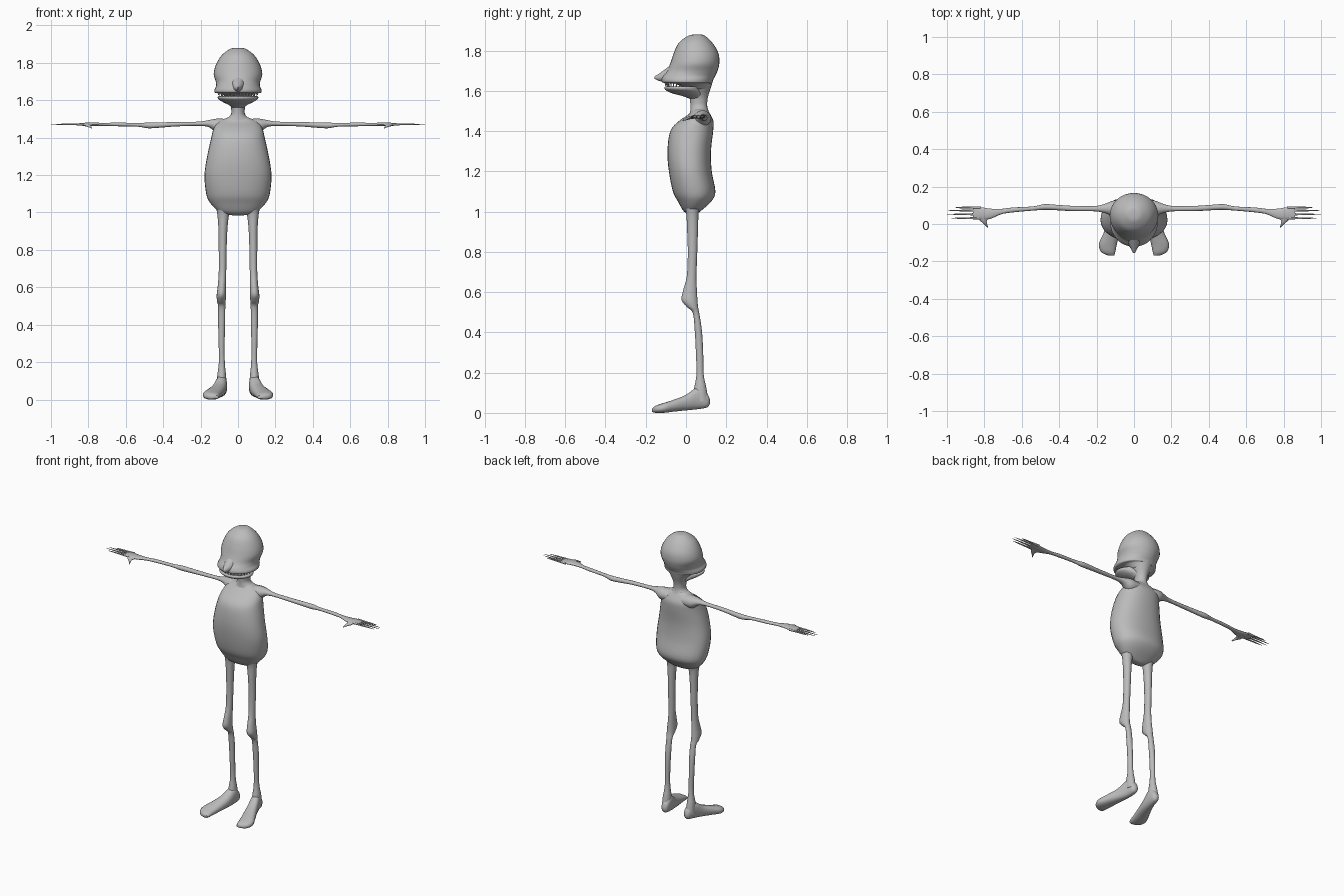
import bpy, bmesh, math

skin = bpy.data.materials.new("grey skin")
skin.diffuse_color = (0.5, 0.5, 0.5, 1)


def spline(a, b, c, d, t):
    return 0.5 * (2 * b + (c - a) * t + (2 * a - 5 * b + 4 * c - d) * t * t
                  + (3 * b - a - 3 * c + d) * t ** 3)


def finish(bm, name, mirror):
    bmesh.ops.recalc_face_normals(bm, faces=bm.faces)
    me = bpy.data.meshes.new(name)
    bm.to_mesh(me)
    bm.free()
    ob = bpy.data.objects.new(name, me)
    bpy.context.collection.objects.link(ob)
    me.materials.append(skin)
    bpy.ops.object.select_all(action='DESELECT')
    ob.select_set(True)
    bpy.context.view_layer.objects.active = ob
    bpy.ops.object.shade_smooth_by_angle(angle=math.radians(50))
    if mirror:
        ob.modifiers.new("mirror", 'MIRROR')
    return ob


def loft(name, axis, rings, n=20, power=1.0, steps=4, mirror=False):
    """Skin rings (t, u_min, u_max, v_min, v_max) along one axis."""
    fine = []
    for i in range(len(rings) - 1):
        k = [rings[max(0, min(len(rings) - 1, i + j))] for j in (-1, 0, 1, 2)]
        for s in range(steps):
            fine.append([spline(*p, s / steps) for p in zip(*k)])
    fine.append(rings[-1])
    bm = bmesh.new()
    loops = []
    for t, u0, u1, v0, v1 in fine:
        loop = []
        for i in range(n):
            a = 2 * math.pi * i / n
            c, s = math.cos(a), math.sin(a)
            c = math.copysign(abs(c) ** power, c)
            s = math.copysign(abs(s) ** power, s)
            u = (u0 + u1) / 2 + c * (u1 - u0) / 2
            v = (v0 + v1) / 2 + s * (v1 - v0) / 2
            co = {'x': (t, u, v), 'y': (u, t, v), 'z': (u, v, t)}[axis]
            loop.append(bm.verts.new(co))
        loops.append(loop)
    for a, b in zip(loops, loops[1:]):
        for i in range(n):
            j = (i + 1) % n
            bm.faces.new((a[i], a[j], b[j], b[i]))
    bm.faces.new(loops[0])
    bm.faces.new(loops[-1])
    return finish(bm, name, mirror)


def sym(*rows):
    """Rings centred on x = 0: (z, half width, front, back)."""
    return [(z, -w, w, f, b) for z, w, f, b in rows]


# Pear-shaped torso
loft("torso", 'z', sym(
    (0.985, 0.03, 0.02, 0.05), (1.0, 0.095, -0.01, 0.07), (1.05, 0.148, -0.04, 0.125),
    (1.1, 0.17, -0.065, 0.146), (1.2, 0.179, -0.085, 0.128), (1.3, 0.165, -0.092, 0.124),
    (1.4, 0.143, -0.078, 0.135), (1.45, 0.13, -0.035, 0.136), (1.485, 0.105, 0.015, 0.12),
    (1.51, 0.05, 0.03, 0.105)), n=32, power=0.9)

# Skull with overhanging upper lip
loft("skull", 'z', sym(
    (1.88, 0.02, 0.04, 0.075), (1.873, 0.045, 0.01, 0.095), (1.84, 0.088, -0.035, 0.13),
    (1.79, 0.118, -0.06, 0.16), (1.74, 0.13, -0.077, 0.166), (1.70, 0.119, -0.095, 0.157),
    (1.675, 0.118, -0.115, 0.146), (1.655, 0.126, -0.122, 0.135), (1.64, 0.122, -0.112, 0.13),
    (1.635, 0.09, -0.05, 0.125), (1.61, 0.06, -0.01, 0.12)), n=32)

# Pointed nose at the centre of the lip
loft("nose", 'y', [
    (-0.06, -0.04, 0.04, 1.645, 1.74), (-0.10, -0.032, 0.032, 1.643, 1.71),
    (-0.135, -0.016, 0.016, 1.65, 1.685), (-0.156, -0.004, 0.004, 1.66, 1.672)], n=12)

# Neck
loft("neck", 'z', sym(
    (1.67, 0.085, -0.02, 0.14), (1.62, 0.062, 0.0, 0.125), (1.58, 0.042, 0.015, 0.112),
    (1.55, 0.036, 0.02, 0.106), (1.52, 0.04, 0.022, 0.106), (1.49, 0.075, 0.02, 0.115),
    (1.46, 0.10, 0.01, 0.12)))

# Lower jaw
loft("lower_jaw", 'z', sym(
    (1.615, 0.07, -0.07, 0.06), (1.622, 0.104, -0.103, 0.07), (1.607, 0.106, -0.105, 0.075),
    (1.59, 0.08, -0.075, 0.085), (1.575, 0.05, -0.02, 0.09), (1.56, 0.03, 0.02, 0.09)), n=28)

# Small teeth in two rows around the mouth
bm = bmesh.new()
for count, rx, ry, cy, root, tip in ((15, 0.108, 0.10, -0.002, 1.645, 1.622),
                                     (14, 0.092, 0.082, -0.012, 1.612, 1.637)):
    for i in range(count):
        a = math.radians(195 + 150 * i / (count - 1))
        x, y = rx * math.cos(a), cy + ry * math.sin(a)
        base = [bm.verts.new((x + 0.006 * math.cos(q * math.pi / 2),
                              y + 0.006 * math.sin(q * math.pi / 2), root)) for q in range(4)]
        point = bm.verts.new((x, y, tip))
        bm.faces.new(base)
        for q in range(4):
            bm.faces.new((base[q], base[(q + 1) % 4], point))
finish(bm, "teeth", False)

# Thin arms with a slight elbow and a flat palm
loft("arm", 'x', [
    (0.05, 0.03, 0.125, 1.43, 1.50), (0.11, 0.04, 0.125, 1.425, 1.503),
    (0.155, 0.058, 0.108, 1.455, 1.495), (0.21, 0.068, 0.096, 1.463, 1.486),
    (0.33, 0.069, 0.097, 1.46, 1.484), (0.42, 0.074, 0.103, 1.453, 1.482),
    (0.48, 0.075, 0.106, 1.45, 1.481), (0.54, 0.072, 0.094, 1.459, 1.479),
    (0.65, 0.062, 0.088, 1.461, 1.481), (0.71, 0.052, 0.081, 1.463, 1.479),
    (0.77, 0.027, 0.082, 1.462, 1.481), (0.82, 0.024, 0.09, 1.463, 1.48),
    (0.86, 0.026, 0.09, 1.466, 1.476)], n=14, mirror=True)

# Four needle fingers
for i, (y, end) in enumerate(((0.031, 0.975), (0.052, 1.0), (0.072, 0.995), (0.088, 0.955))):
    loft(f"finger_{i + 1}", 'x', [
        (0.82, y - 0.007, y + 0.007, 1.465, 1.478), (0.88, y - 0.005, y + 0.005, 1.467, 1.476),
        (0.93, y - 0.004, y + 0.004, 1.468, 1.475),
        (end, y - 0.001, y + 0.001, 1.470, 1.472)], n=8, steps=2, mirror=True)

# Thumb pointing forward
loft("thumb", 'y', [
    (0.05, 0.755, 0.84, 1.463, 1.48), (0.02, 0.785, 0.825, 1.459, 1.475),
    (0.0, 0.785, 0.802, 1.454, 1.467), (-0.018, 0.780, 0.785, 1.449, 1.454)],
    n=8, steps=3, mirror=True)

# Long legs with a knobbly knee
loft("leg", 'z', [
    (1.06, 0.03, 0.125, -0.02, 0.085), (1.0, 0.046, 0.112, 0.0, 0.064),
    (0.92, 0.056, 0.105, 0.005, 0.06), (0.8, 0.061, 0.103, 0.009, 0.056),
    (0.68, 0.063, 0.103, 0.004, 0.052), (0.61, 0.064, 0.108, -0.014, 0.054),
    (0.56, 0.064, 0.114, -0.022, 0.057), (0.525, 0.066, 0.112, 0.006, 0.06),
    (0.495, 0.068, 0.106, 0.034, 0.066), (0.4, 0.069, 0.106, 0.044, 0.08),
    (0.28, 0.072, 0.103, 0.05, 0.086), (0.19, 0.07, 0.103, 0.052, 0.088),
    (0.12, 0.063, 0.112, 0.04, 0.102), (0.06, 0.062, 0.115, 0.03, 0.112)],
    n=16, mirror=True)

# Broad feet turned outward
loft("foot", 'y', [
    (0.119, 0.075, 0.09, 0.045, 0.065), (0.105, 0.06, 0.105, 0.027, 0.095),
    (0.06, 0.058, 0.118, 0.018, 0.128), (0.0, 0.066, 0.14, 0.012, 0.09),
    (-0.06, 0.08, 0.168, 0.006, 0.066), (-0.11, 0.092, 0.188, 0.0, 0.05),
    (-0.15, 0.1, 0.175, 0.0, 0.036), (-0.168, 0.105, 0.14, 0.005, 0.022)],
    n=18, power=0.85, mirror=True)
